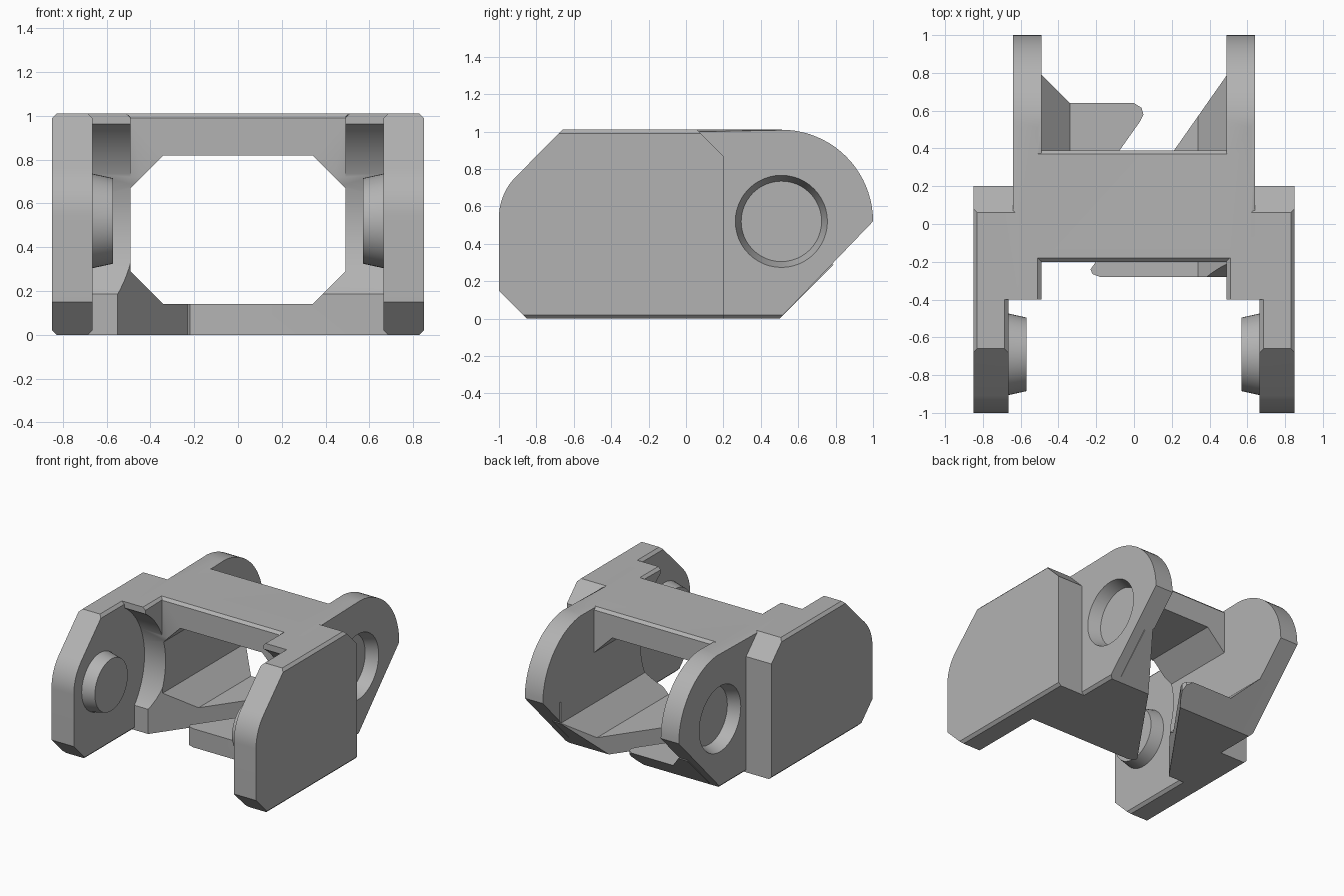
import bpy, bmesh
from math import sin, cos, pi, radians

cube = bpy.data.objects.get("Cube")
if cube:
    bpy.data.objects.remove(cube)

GREY = 0.45
TOP = 1.01
PIN = (-0.69, 0.52)      # pin axis (y, z)
SOCKET = (0.51, 0.52)    # socket axis (y, z)

mat = bpy.data.materials.new("plain grey")
mat.use_nodes = True
mat.diffuse_color = (GREY, GREY, GREY, 1)
mat.node_tree.nodes["Principled BSDF"].inputs["Base Color"].default_value = (GREY, GREY, GREY, 1)


def arc(center, radius, start, end, steps):
    angles = [radians(start + (end - start) * i / steps) for i in range(steps + 1)]
    return [(center[0] + radius * cos(a), center[1] + radius * sin(a)) for a in angles]


def loft(name, first, second, bevel_test=None, bevel=0.02):
    """Solid between two matching rings of points."""
    bm = bmesh.new()
    a = [bm.verts.new(p) for p in first]
    b = [bm.verts.new(p) for p in second]
    n = len(a)
    bm.faces.new(a)
    bm.faces.new(b[::-1])
    for i in range(n):
        j = (i + 1) % n
        bm.faces.new((a[j], a[i], b[i], b[j]))
    bmesh.ops.recalc_face_normals(bm, faces=bm.faces)
    if bevel_test:
        edges = [e for e in bm.edges if bevel_test(e.verts[0].co, e.verts[1].co)]
        bmesh.ops.bevel(bm, geom=edges, offset=bevel, segments=1, affect='EDGES')
    mesh = bpy.data.meshes.new(name)
    bm.to_mesh(mesh)
    bm.free()
    mesh.materials.append(mat)
    ob = bpy.data.objects.new(name, mesh)
    bpy.context.collection.objects.link(ob)
    return ob


def along_x(name, profile, x0, x1, test=None, inner=None):
    """Side profile (y, z) carried from x0 to x1, optionally tapering to another."""
    return loft(name, [(x0, y, z) for y, z in profile],
                [(x1, y, z) for y, z in inner or profile], test)


def combine(target, tool, operation):
    mod = target.modifiers.new("join", 'BOOLEAN')
    mod.operation = operation
    mod.solver = 'EXACT'
    mod.object = tool
    tool.hide_render = True
    bpy.context.view_layer.objects.active = target
    bpy.ops.object.modifier_apply(modifier=mod.name)
    bpy.data.objects.remove(tool)


def long_rim(p, q):
    level = abs(p.z - q.z) < 0.001 and (p.z > 1 or p.z < 0.01)
    return level and abs(p.y - q.y) > 0.3


def top_rim(p, q):
    return p.z > 1 and q.z > 1 and abs(p.x - q.x) > 0.5


# Top bridge with sloping inner corners
bridge = [(-0.56, TOP), (0.56, TOP), (0.56, 0.67), (0.49, 0.67),
          (0.34, 0.82), (-0.34, 0.82), (-0.49, 0.67), (-0.56, 0.67)]
frame = loft("link_frame", [(x, -0.2, z) for x, z in bridge],
             [(x, 0.39, z) for x, z in bridge], top_rim)

# Floor, its rear end sloping with the arms
floor = [(-0.56, 0), (0.56, 0), (0.56, 0.29), (0.49, 0.29),
         (0.34, 0.14), (-0.34, 0.14), (-0.49, 0.29), (-0.56, 0.29)]
combine(frame, loft("floor", [(x, -0.28, z) for x, z in floor],
                    [(x, 0.5 + z, z) for x, z in floor]), 'UNION')

# Rear arms and the shoulders between arm and cheek
front = [(-0.4, TOP), (-0.4, 0.5), (-0.28, 0.5), (-0.28, 0)]
arm = front + [(0.5, 0)] + arc(SOCKET, 0.49, 0, 90, 20)
shoulder = front + [(0.2, 0), (0.2, 0.87), (0.06, TOP)]
for s in (-1, 1):
    combine(frame, along_x("arm", arm, s * 0.49, s * 0.64, long_rim), 'UNION')
    combine(frame, along_x("shoulder", shoulder, s * 0.61, s * 0.7), 'UNION')

# Round clearance for the next link, and the slanting slit in the floor
combine(frame, along_x("clearance", arc(PIN, 0.53, 0, 354, 59), -0.8, 0.8), 'DIFFERENCE')
slit = [(-0.6, -0.35), (0.03, 0.54), (0.05, 0.58), (0.04, 0.615), (0, 0.64), (0, 0.8),
        (0.5, 0.8), (-0.23, -0.24), (-0.22, -0.265), (-0.18, -0.28), (-0.18, -0.35)]
combine(frame, loft("slit", [(x, y, -0.2) for x, y in slit],
                    [(x, y, 0.45) for x, y in slit]), 'DIFFERENCE')

# Front cheeks and tapered sockets in the arms
cheek = [(-1, 0.15), (-0.85, 0), (0.2, 0), (0.2, 0.87), (0.06, TOP),
         (-0.66, TOP)] + arc((-0.69, 0.54), 0.31, 135, 180, 10)
for s in (-1, 1):
    combine(frame, along_x("cheek", cheek, s * 0.665, s * 0.85, long_rim), 'UNION')
    wide, narrow = (arc(SOCKET, r, 0, 352.5, 47) for r in (0.248, 0.215))
    combine(frame, along_x("socket", wide, s * 0.645, s * 0.55, inner=narrow), 'DIFFERENCE')

# Tapered pins on the inside of the cheeks
pins = []
for s, side in ((1, "left"), (-1, "right")):
    base, tip = (arc(PIN, r, 0, 352.5, 47) for r in (0.217, 0.195))
    pins.append(along_x(side + "_pin", base, s * 0.67, s * 0.57, inner=tip))

for ob in [frame] + pins:
    bpy.ops.object.select_all(action='DESELECT')
    ob.select_set(True)
    bpy.context.view_layer.objects.active = ob
    bpy.ops.object.shade_smooth_by_angle(angle=radians(25))
